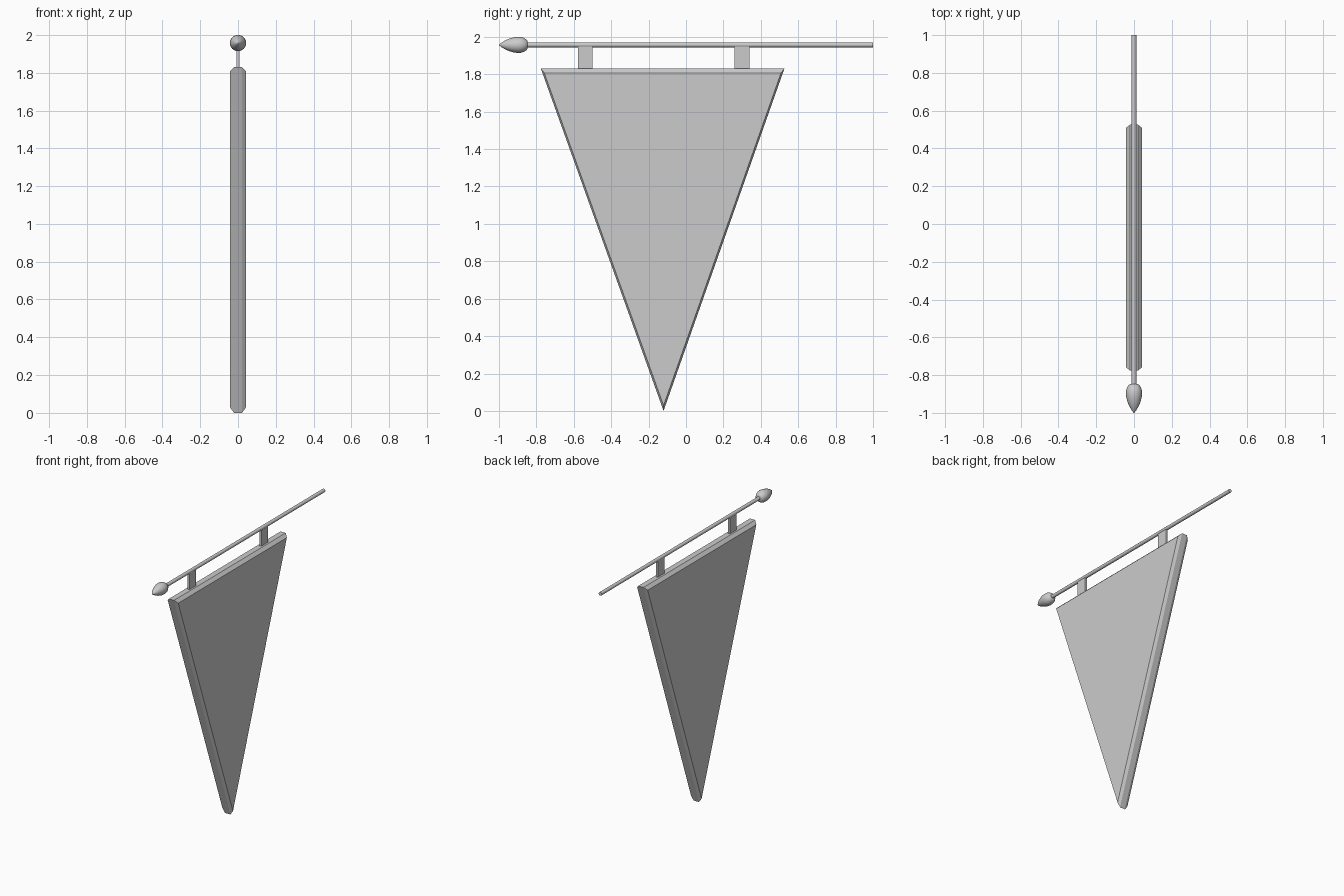
import bpy, bmesh, math
from mathutils import Vector

if "Cube" in bpy.data.objects:
    bpy.data.objects.remove(bpy.data.objects["Cube"])

POLE_Z = 1.957


def make_object(name, bm, smooth=None):
    bmesh.ops.recalc_face_normals(bm, faces=bm.faces)
    mesh = bpy.data.meshes.new(name)
    bm.to_mesh(mesh)
    bm.free()
    ob = bpy.data.objects.new(name, mesh)
    bpy.context.collection.objects.link(ob)
    if smooth:
        bpy.ops.object.select_all(action='DESELECT')
        bpy.context.view_layer.objects.active = ob
        ob.select_set(True)
        bpy.ops.object.shade_smooth_by_angle(angle=math.radians(smooth))
    return ob


def loft(name, rings, smooth=None):
    """Skin a list of equal-length point rings and cap both ends."""
    bm = bmesh.new()
    loops = [[bm.verts.new(p) for p in ring] for ring in rings]
    for a, b in zip(loops, loops[1:]):
        for i in range(len(a)):
            j = (i + 1) % len(a)
            bm.faces.new((a[i], a[j], b[j], b[i]))
    bm.faces.new(loops[0])
    bm.faces.new(loops[-1])
    return make_object(name, bm, smooth)


def lathe(name, profile, sides, smooth):
    """Rings around the pole axis from (y, radius) pairs."""
    rings = []
    for y, r in profile:
        rings.append([Vector((r * math.cos(math.tau * i / sides), y,
                              POLE_Z + r * math.sin(math.tau * i / sides)))
                      for i in range(sides)])
    return loft(name, rings, smooth)


# Triangular banner with chamfered rim
outer = [(-0.776, 1.83), (0.526, 1.83), (-0.12, 0.0)]
inner = [(-0.758, 1.808), (0.508, 1.808), (-0.12, 0.03)]
sections = [(-0.043, inner), (-0.021, outer), (0.021, outer), (0.043, inner)]
loft("banner", [[(x, y, z) for y, z in tri] for x, tri in sections])

# Pole
lathe("pole", [(-0.86, 0.013), (1.0, 0.013)], 12, 40)

# Pointed bulb finial
lathe("finial", [(-0.847, 0.02), (-0.852, 0.028), (-0.866, 0.037),
                 (-0.882, 0.042), (-0.9, 0.043), (-0.92, 0.0405),
                 (-0.943, 0.034), (-0.965, 0.025), (-0.985, 0.013),
                 (-0.996, 0.005), (-1.0, 0.001)], 24, 50)

# Flat hanger tabs between pole and banner
for name, y0, y1 in (("hanger_front", -0.578, -0.5), ("hanger_back", 0.26, 0.34)):
    loft(name, [[(x, y0, z0), (x, y1, z0), (x, y1, 1.95), (x, y0, 1.95)]
                for x, z0 in ((-0.008, 1.82), (0.008, 1.82))])
